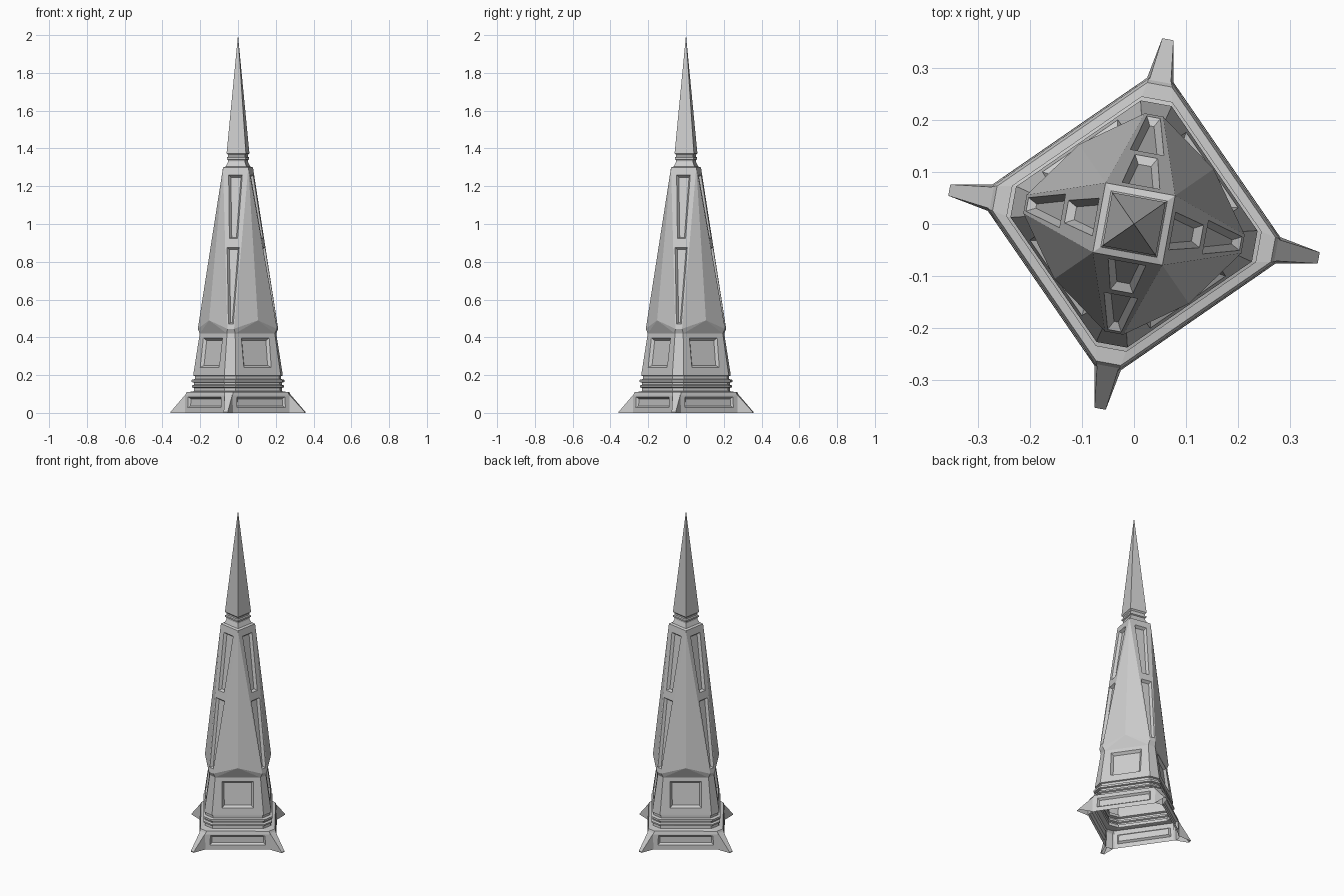
import bpy, math
from mathutils import Vector, Matrix

if "Cube" in bpy.data.objects:
    bpy.data.objects.remove(bpy.data.objects["Cube"])

TURN = math.radians(-10.4)   # the whole tower is twisted slightly about z


def pt(k, x, y, z):
    """Point in the frame of corner k (x points out through the corner)."""
    return Matrix.Rotation(TURN + k * math.pi / 2, 3, 'Z') @ Vector((x, y, z))


def make(name, faces):
    verts, index, polys = [], {}, []
    for f in faces:
        ids = []
        for p in f:
            key = tuple(round(c, 5) for c in p)
            if key not in index:
                index[key] = len(verts)
                verts.append(key)
            if index[key] not in ids:
                ids.append(index[key])
        if len(ids) > 2:
            polys.append(ids)
    me = bpy.data.meshes.new(name)
    me.from_pydata(verts, [], polys)
    ob = bpy.data.objects.new(name, me)
    bpy.context.collection.objects.link(ob)
    return ob


def recess(q, low, high, v0, v1, depth, bevel=0.8):
    """Quad (bottom-left, bottom-right, top-right, top-left) with a sunken panel.
    low / high are half widths of the panel as fractions of the quad."""
    a, b, c, d = q
    n = (b - a).cross(d - a).normalized()

    def at(u, v):
        return a.lerp(b, u).lerp(d.lerp(c, u), v)
    rim = [at(.5 - low, v0), at(.5 + low, v0), at(.5 + high, v1), at(.5 - high, v1)]
    edge = depth * bevel
    side = (b - a).normalized()
    up = n.cross(side)
    sx = [min(edge, (rim[1] - rim[0]).length * .35)] * 2 + [min(edge, (rim[2] - rim[3]).length * .35)] * 2
    signs = [(1, 1), (-1, 1), (-1, -1), (1, -1)]
    floor = [r + side * s[0] * w + up * s[1] * edge - n * depth
             for r, s, w in zip(rim, signs, sx)]
    out = [floor]
    for i in range(4):
        j = (i + 1) % 4
        out.append([q[i], q[j], rim[j], rim[i]])
        out.append([rim[i], rim[j], floor[j], floor[i]])
    return out


def corner_quad(k, lo, hi):
    (z0, r0, c0), (z1, r1, c1) = lo, hi
    return [pt(k, r0, -c0, z0), pt(k, r0, c0, z0), pt(k, r1, c1, z1), pt(k, r1, -c1, z1)]


def side_quad(k, lo, hi):
    (z0, r0, c0), (z1, r1, c1) = lo, hi
    return [pt(k, r0, c0, z0), pt(k + 1, r0, -c0, z0), pt(k + 1, r1, -c1, z1), pt(k, r1, c1, z1)]


def loft(profile, panels=None):
    """Chamfered-square sections (z, corner radius, chamfer half width)."""
    faces = []
    for i, (lo, hi) in enumerate(zip(profile, profile[1:])):
        for k in range(4):
            faces.append(corner_quad(k, lo, hi))
            q = side_quad(k, lo, hi)
            if panels and i in panels:
                faces += recess(q, *panels[i])
            else:
                faces.append(q)
    return faces


# Base plinth, open underneath, with a long panel on each side
base = [(0, .285, .022), (.092, .281, .022), (.11, .272, .024), (.113, .24, .03)]
make("base", loft(base, {0: (.42, .42, .30, .92, .012)}))

# Corner fins
fins = []
for k in range(4):
    t0, t1 = pt(k, .27, -.022, .107), pt(k, .27, .022, .107)
    b0, b1 = pt(k, .27, -.028, 0), pt(k, .27, .028, 0)
    e0, e1 = pt(k, .361, -.011, .005), pt(k, .361, .011, .005)
    g0, g1 = pt(k, .361, -.011, 0), pt(k, .361, .011, 0)
    fins += [[e0, e1, t1, t0], [g0, g1, e1, e0], [b0, g0, e0, t0], [g1, b1, t1, e1]]
make("corner_fins", fins)

# Stacked rings between base and body
rings = [(.113, .24, .03), (.115, .232, .03), (.132, .23, .03), (.136, .243, .03),
         (.145, .243, .03), (.149, .23, .03), (.16, .23, .03), (.163, .244, .03),
         (.175, .244, .03), (.179, .226, .03), (.195, .226, .03), (.198, .236, .03)]
make("rings", loft(rings))

# Lower body with a square window on each side
low_top = (.42, .202, .022)
body = [(.198, .236, .03), (.21, .234, .03), low_top]
make("lower_body", loft(body, {1: (.31, .345, .15, .89, .015)}))

# Upper body: corner spines widen upward, ridged sides close to a point
foot, top = (.445, .213, .018), (1.3, .068, .068)
t = (.89 - foot[0]) / (top[0] - foot[0])
bar = tuple(a + (b - a) * t for a, b in zip(foot, top))
upper = []
for k in range(4):
    upper += recess(corner_quad(k, bar, top), .24, .28, .08, .90, .016, .6)
    upper += recess(corner_quad(k, foot, bar), .34, .38, .06, .97, .016, .6)
    upper.append(corner_quad(k, low_top, foot))
    la, lb, cb, ca = side_quad(k, low_top, foot)
    mid = pt(k + .5, .186, 0, .49)
    tip = pt(k, .068, .068, 1.3)
    upper += [[la, lb, mid], [la, mid, ca], [lb, cb, mid], [ca, mid, tip], [mid, cb, tip]]
make("upper_body", upper)


def square_loft(profile):
    return [[pt(k, h0, -h0, z0), pt(k, h0, h0, z0), pt(k, h1, h1, z1), pt(k, h1, -h1, z1)]
            for (z0, h0), (z1, h1) in zip(profile, profile[1:]) for k in range(4)]


# Neck with collar bands, then the spire
make("neck", square_loft([(1.3, .068), (1.305, .055), (1.33, .045), (1.338, .045), (1.342, .051),
                          (1.352, .051), (1.356, .045), (1.366, .045), (1.374, .052)]))
make("spire", square_loft([(1.374, .052), (1.385, .051), (2.0, 0)]))
